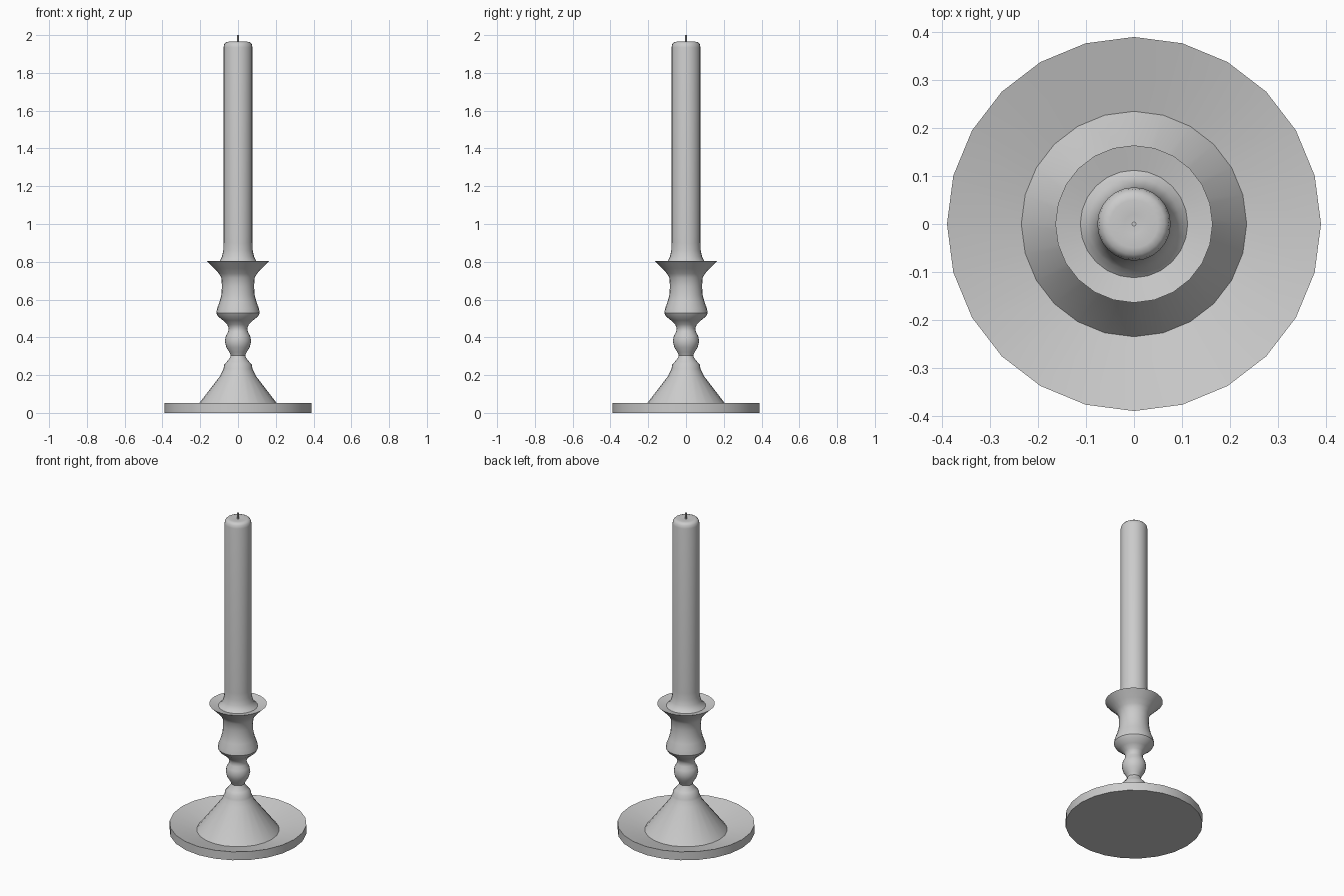
import bpy, bmesh, math

if "Cube" in bpy.data.objects:
    bpy.data.objects.remove(bpy.data.objects["Cube"])


def lathe(name, profile, sides=24, angle=35):
    """Revolve (radius, height) points around z; radius 0 makes a pole."""
    bm = bmesh.new()
    rings = []
    for r, z in profile:
        if r == 0:
            rings.append([bm.verts.new((0, 0, z))] * sides)
        else:
            rings.append([bm.verts.new((r * math.cos(2 * math.pi * i / sides),
                                        r * math.sin(2 * math.pi * i / sides), z))
                          for i in range(sides)])
    for low, high in zip(rings, rings[1:]):
        for i in range(sides):
            j = (i + 1) % sides
            corners = list(dict.fromkeys((low[i], low[j], high[j], high[i])))
            bm.faces.new(corners)
    mesh = bpy.data.meshes.new(name)
    bm.to_mesh(mesh)
    bm.free()
    obj = bpy.data.objects.new(name, mesh)
    bpy.context.collection.objects.link(obj)
    bpy.ops.object.select_all(action='DESELECT')
    obj.select_set(True)
    bpy.context.view_layer.objects.active = obj
    bpy.ops.object.shade_smooth_by_angle(angle=math.radians(angle))
    return obj


# Holder: dished base, cone, turned stem, cup and flared lip
lathe("candle_holder", [
    (0, 0), (0.39, 0), (0.39, 0.053), (0.235, 0.013),
    (0.095, 0.195), (0.082, 0.222), (0.077, 0.232), (0.073, 0.255),
    (0.060, 0.270), (0.044, 0.290), (0.038, 0.304), (0.046, 0.322),
    (0.062, 0.347), (0.070, 0.380), (0.064, 0.408), (0.052, 0.430),
    (0.049, 0.448), (0.057, 0.468), (0.080, 0.490), (0.105, 0.510),
    (0.115, 0.528), (0.110, 0.555), (0.097, 0.590), (0.088, 0.625),
    (0.085, 0.670), (0.088, 0.715), (0.101, 0.738), (0.125, 0.764),
    (0.164, 0.803), (0.112, 0.791)])

# Candle: melted flare at the foot, straight shaft, rounded top
lathe("candle", [
    (0.112, 0.791), (0.096, 0.805), (0.085, 0.827), (0.078, 0.860),
    (0.0765, 0.900), (0.0765, 1.935), (0.073, 1.952), (0.064, 1.962),
    (0.050, 1.965), (0.020, 1.962), (0, 1.961)], angle=50)

# Wick
lathe("wick", [(0.005, 1.955), (0.005, 2.0), (0, 2.0)], sides=8)
